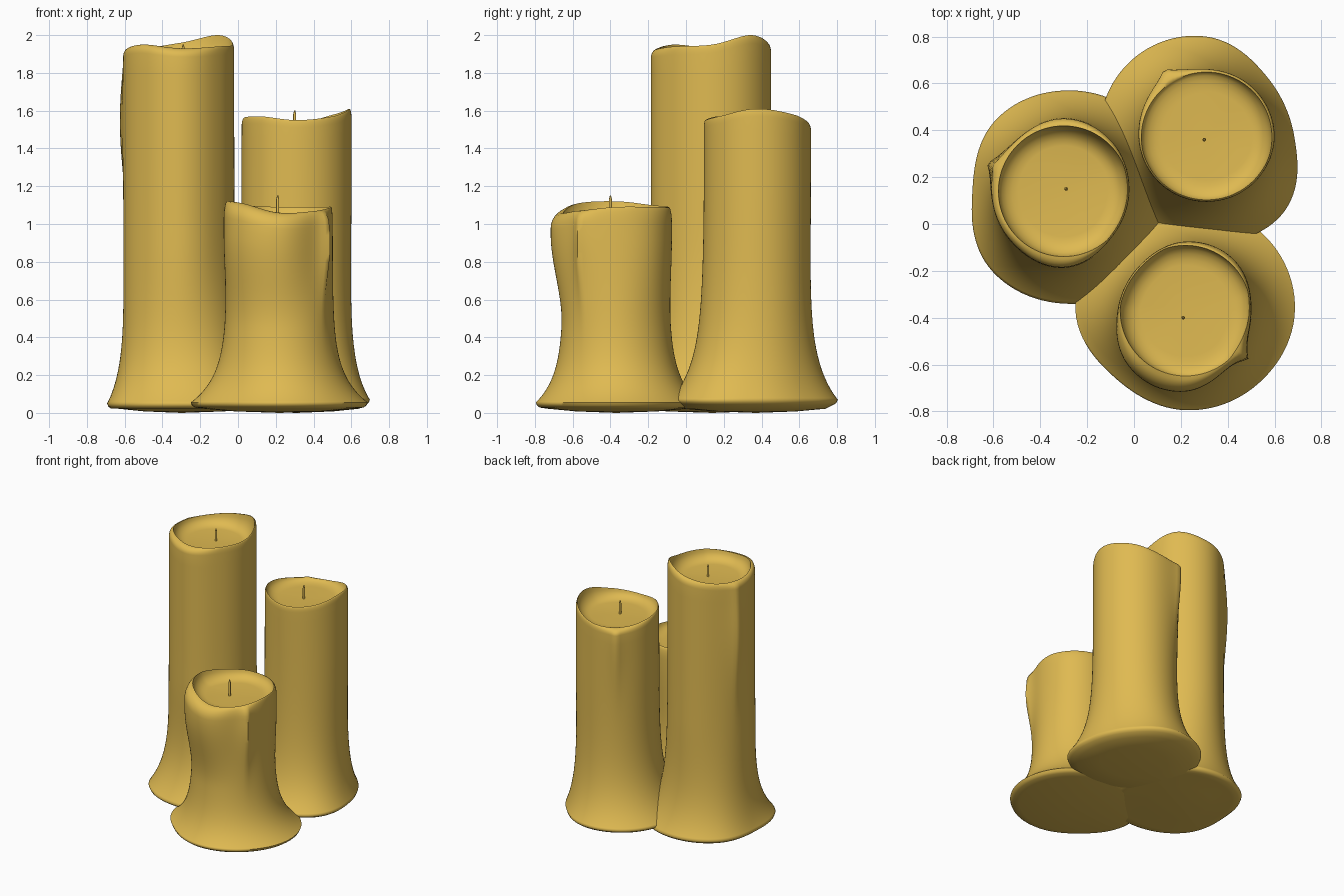
import bpy, bmesh, math

if "Cube" in bpy.data.objects:
    bpy.data.objects.remove(bpy.data.objects["Cube"], do_unlink=True)

wax = bpy.data.materials.new("golden_wax")
wax.use_nodes = True
colour = (0.74, 0.49, 0.083, 1)
wax.diffuse_color = colour
wax.node_tree.nodes["Principled BSDF"].inputs["Base Color"].default_value = colour

SEGMENTS = 96
ROWS = 30
LIP = 0.287


def around(values, angle):
    """Smooth periodic interpolation of values evenly spaced round a circle."""
    n = len(values)
    u = (angle / math.tau * n) % n
    i = int(u)
    t = u - i
    a, b, c, d = (values[(i + k) % n] for k in (-1, 0, 1, 2))
    return b + t * (c - a + t * (2*a - 5*b + 4*c - d + t * (3*(b - c) + d - a))) / 2


def smoothstep(a, b, x):
    t = min(max((x - a) / (b - a), 0), 1)
    return t * t * (3 - 2 * t)


def finish(name, bm):
    bmesh.ops.recalc_face_normals(bm, faces=bm.faces)
    mesh = bpy.data.meshes.new(name)
    bm.to_mesh(mesh)
    bm.free()
    mesh.materials.append(wax)
    obj = bpy.data.objects.new(name, mesh)
    bpy.context.collection.objects.link(obj)
    bpy.ops.object.select_all(action='DESELECT')
    obj.select_set(True)
    bpy.context.view_layer.objects.active = obj
    bpy.ops.object.shade_smooth_by_angle(angle=math.radians(70))


def candle_section(c, angle):
    """Radius and height pairs from under the foot, up the side and into the pool."""
    foot, shaft, rim = (around(c[k], angle) for k in ("foot", "shaft", "rim"))
    edge = c["edge"]
    lip = min(shaft, LIP) - 0.008
    top = rim - c["round"]
    off = math.remainder(angle - math.radians(c["drip"]), math.tau)
    ridge = c["drip_size"] * math.exp(-abs(off) / 0.17)

    def side(z):
        swell = smoothstep(*c["swell"], z)
        r = c["body"] + (shaft - c["body"]) * swell
        r += ridge * math.exp(-((z - c["drip_z"]) / c["drip_length"]) ** 2)
        return r + (foot - r) * math.exp(-(z - edge) / c["flare"])

    # Slightly domed underside with a rounded edge
    points = [(foot * 0.5, 0.008), (foot * 0.85, 0.022),
              (foot * 0.95, edge - 0.027), (foot * 0.985, edge - 0.016)]
    # Flared side
    for i in range(ROWS + 1):
        z = edge + (top - edge) * (i / ROWS) ** 1.5
        points.append((side(z), z))
    # Rounded shoulder
    r = side(top)
    for i in range(1, 7):
        a = i / 6 * math.pi / 2
        points.append((lip + (r - lip) * math.cos(a), top + c["round"] * math.sin(a)))
    # Sunken wax pool with a concave wall
    for i in range(1, 6):
        a = i / 5 * math.pi / 2
        points.append((lip - 0.085 * (1 - math.cos(a)),
                       rim - (rim - c["pool"]) * math.sin(a)))
    return points


def make_candle(name, c):
    bm = bmesh.new()
    cx, cy = c["centre"]
    columns = []
    for s in range(SEGMENTS):
        a = math.tau * s / SEGMENTS
        columns.append([bm.verts.new((cx + r * math.cos(a), cy + r * math.sin(a), z))
                        for r, z in candle_section(c, a)])
    bottom = bm.verts.new((cx, cy, 0))
    pool = bm.verts.new((cx, cy, c["pool"]))
    for s, column in enumerate(columns):
        following = columns[(s + 1) % SEGMENTS]
        for i in range(len(column) - 1):
            bm.faces.new((column[i], following[i], following[i + 1], column[i + 1]))
        bm.faces.new((bottom, following[0], column[0]))
        bm.faces.new((pool, column[-1], following[-1]))
    finish(name, bm)

    # Wick with a tapered tip
    bm = bmesh.new()
    low, high = c["pool"] - 0.02, c["wick_top"]
    wx, wy = c["wick"]
    rings = []
    for r, z in ((0.008, low), (0.008, high - 0.02), (0.003, high)):
        circle = bmesh.ops.create_circle(bm, segments=8, radius=r)["verts"]
        bmesh.ops.translate(bm, verts=circle, vec=(wx, wy, z))
        rings.append(circle)
    for lower, upper in zip(rings, rings[1:]):
        for k in range(len(lower)):
            bm.faces.new((lower[k], lower[k - 1], upper[k - 1], upper[k]))
    bm.faces.new(rings[0])
    bm.faces.new(rings[-1])
    finish(name + "_wick", bm)


# Foot radii, shaft radii and rim heights run anticlockwise from +x
make_candle("tall_candle", dict(
    centre=(-.3, .14), wick=(-.29, .15), wick_top=1.95, pool=1.86,
    foot=[.45, .45, .43, .42, .39, .455, .48, .5],
    shaft=[.28, .295, .31, .295, .305, .31, .325, .285],
    rim=[1.95, 2, 1.96, 1.93, 1.93, 1.95, 1.93, 1.94],
    body=.295, swell=(.2, .9), round=.045, edge=.05, flare=.2,
    drip=160, drip_size=.05, drip_z=1.55, drip_length=.4))

make_candle("middle_candle", dict(
    centre=(.31, .37), wick=(.3, .36), wick_top=1.6, pool=1.5,
    foot=[.375, .365, .43, .46, .46, .45, .45, .46],
    shaft=[.29, .29, .29, .3, .29, .28, .275, .28],
    rim=[1.61, 1.58, 1.53, 1.53, 1.56, 1.57, 1.55, 1.57],
    body=.28, swell=(.3, 1.2), round=.04, edge=.07, flare=.2,
    drip=122, drip_size=.045, drip_z=1.45, drip_length=.35))

make_candle("short_candle", dict(
    centre=(.22, -.37), wick=(.21, -.4), wick_top=1.15, pool=1.03,
    foot=[.467, .465, .44, .455, .47, .415, .425, .44],
    shaft=[.28, .3, .295, .275, .29, .34, .345, .285],
    rim=[1.09, 1.09, 1.09, 1.1, 1.12, 1.11, 1.06, 1.07],
    body=.28, swell=(.45, .95), round=.085, edge=.055, flare=.145,
    drip=322, drip_size=.06, drip_z=.9, drip_length=.28))
